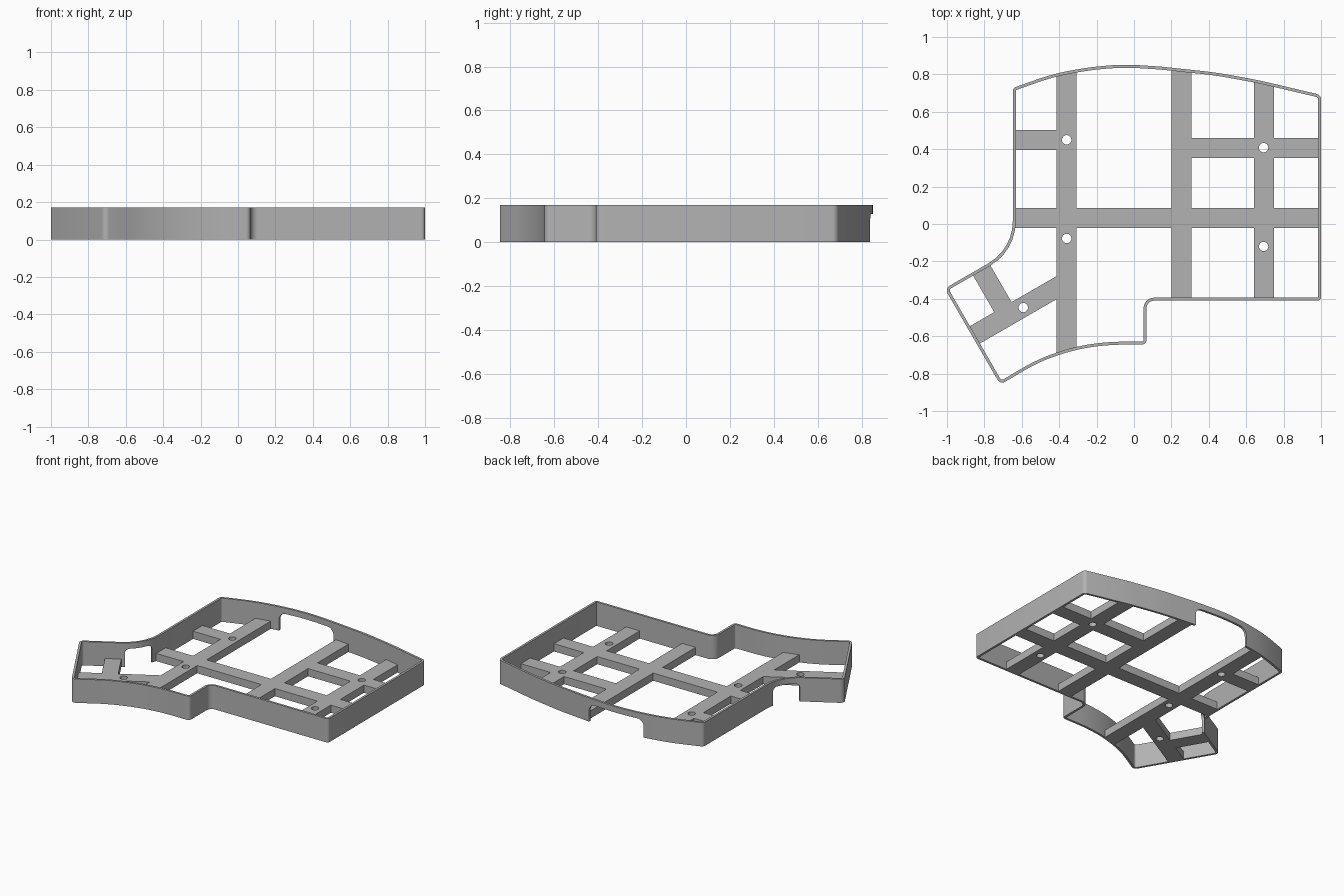
import bpy, bmesh, math
from mathutils import Vector, Matrix

if "Cube" in bpy.data.objects:
    bpy.data.objects.remove(bpy.data.objects["Cube"], do_unlink=True)

HEIGHT, WALL, FLOOR, BAR = 0.17, 0.016, 0.055, 0.107

grey = bpy.data.materials.new("plain grey")
grey.use_nodes = True
colour = (0.45, 0.45, 0.45, 1)
grey.diffuse_color = colour
grey.node_tree.nodes["Principled BSDF"].inputs["Base Color"].default_value = colour


def fillet(corners, steps=6):
    """Round each (x, y, radius) corner of a closed polygon."""
    out = []
    for i, (x, y, r) in enumerate(corners):
        p = Vector((x, y))
        a = Vector(corners[i - 1][:2]) - p
        b = Vector(corners[(i + 1) % len(corners)][:2]) - p
        if r == 0:
            out.append(p)
            continue
        half = a.angle(b) / 2
        t = min(r / math.tan(half), 0.48 * min(a.length, b.length))
        r = t * math.tan(half)
        a.normalize()
        b.normalize()
        centre = p + (a + b).normalized() * (r / math.sin(half))
        start, end = p + a * t - centre, p + b * t - centre
        turn = start.angle_signed(end)
        for k in range(steps + 1):
            out.append(centre + Matrix.Rotation(-turn * k / steps, 2) @ start)
    return out


def inset(points, d):
    """Move a counter-clockwise outline inward by d."""
    out = []
    for i, p in enumerate(points):
        e = (p - points[i - 1]).normalized()
        f = (points[(i + 1) % len(points)] - p).normalized()
        n, m = Vector((-e.y, e.x)), Vector((-f.y, f.x))
        out.append(p + (n + m) * d / (1 + n.dot(m)))
    return out


def prism(name, points, low, high, matrix=Matrix()):
    """Extrude a closed 2D outline along z, then place it."""
    bm = bmesh.new()
    face = bm.faces.new([bm.verts.new((p[0], p[1], low)) for p in points])
    new = bmesh.ops.extrude_face_region(bm, geom=[face])["geom"]
    bmesh.ops.translate(bm, vec=(0, 0, high - low),
                        verts=[v for v in new if isinstance(v, bmesh.types.BMVert)])
    bm.transform(matrix)
    bmesh.ops.recalc_face_normals(bm, faces=bm.faces)
    mesh = bpy.data.meshes.new(name)
    bm.to_mesh(mesh)
    bm.free()
    mesh.materials.append(grey)
    obj = bpy.data.objects.new(name, mesh)
    bpy.context.collection.objects.link(obj)
    return obj


def combine(target, other, operation):
    """Apply a boolean and discard the helper."""
    mod = target.modifiers.new("combine", "BOOLEAN")
    mod.object, mod.operation, mod.solver = other, operation, "EXACT"
    bpy.context.view_layer.objects.active = target
    bpy.ops.object.modifier_apply(modifier=mod.name)
    bpy.data.objects.remove(other, do_unlink=True)


def rect(x0, x1, y0, y1):
    return [(x0, y0), (x1, y0), (x1, y1), (x0, y1)]


def opening(width, radius, centre, angle, depth):
    """Arched cutter open at the bottom, facing along the given angle."""
    w = width / 2
    shape = fillet([(-w, -0.1, 0), (w, -0.1, 0), (w, 0.128, radius), (-w, 0.128, radius)])
    place = (Matrix.Translation((*centre, 0)) @ Matrix.Rotation(angle, 4, "Z")
             @ Matrix.Rotation(math.pi / 2, 4, "X"))
    return prism("cutter", shape, -depth, depth, place)


# Outer outline, counter-clockwise from the back right corner
outline = fillet([
    (1, 0.69, 0.03), (0.67, 0.768, 2), (0.44, 0.81, 2), (0.14, 0.842, 2),
    (-0.05, 0.854, 2), (-0.23, 0.84, 2), (-0.43, 0.804, 2), (-0.648, 0.727, 0.025),
    (-0.648, -0.135, 0.26), (-1.012, -0.345, 0.03), (-0.715, -0.859, 0.03),
    (-0.5, -0.732, 2), (-0.3, -0.668, 2), (-0.13, -0.645, 2),
    (0.067, -0.645, 0.025), (0.067, -0.41, 0.04), (1, -0.41, 0.02)])

# Perimeter wall with two cable openings
wall = prism("perimeter_wall", outline, 0, HEIGHT)
combine(wall, prism("cutter", inset(outline, WALL), -0.1, HEIGHT + 0.1), "DIFFERENCE")
combine(wall, opening(0.43, 0.05, (-0.035, 0.83), 0, 0.12), "DIFFERENCE")
combine(wall, opening(0.186, 0.03, (-0.705, -0.125), math.atan2(0.15, 0.11), 0.09), "DIFFERENCE")

# Floor lattice of crossing bars
lattice = prism("floor_lattice", rect(-0.415, -0.415 + BAR, -0.9, 0.9), 0, FLOOR)
bars = [rect(0.2, 0.2 + BAR, -0.5, 0.9), rect(0.642, 0.642 + BAR, -0.5, 0.9),
        rect(-0.8, 1.1, -0.021, -0.021 + BAR), rect(0.25, 1.1, 0.353, 0.353 + BAR),
        rect(-0.8, -0.36, 0.395, 0.395 + BAR)]
for bar in bars:
    combine(lattice, prism("bar", bar, 0, FLOOR), "UNION")

# Angled bars in the thumb corner
tilt = Matrix.Translation((-0.595, -0.445, 0)) @ Matrix.Rotation(math.radians(30), 4, "Z")
for bar in [rect(-0.45, 0.25, -BAR / 2, BAR / 2), rect(-0.145, -0.145 + BAR, 0, 0.45)]:
    combine(lattice, prism("bar", bar, 0, FLOOR, tilt), "UNION")

# Trim the bars just inside the wall
combine(lattice, prism("trim", inset(outline, WALL * 0.6), -0.1, 0.1), "INTERSECT")

# Screw holes
for x, y in [(-0.36, 0.45), (-0.36, -0.077), (0.693, 0.408), (0.693, -0.12), (-0.592, -0.447)]:
    ring = [(x + 0.025 * math.cos(k * math.tau / 32), y + 0.025 * math.sin(k * math.tau / 32))
            for k in range(32)]
    combine(lattice, prism("cutter", ring, -0.1, 0.1), "DIFFERENCE")

for obj in (wall, lattice):
    bpy.ops.object.select_all(action="DESELECT")
    obj.select_set(True)
    bpy.context.view_layer.objects.active = obj
    bpy.ops.object.shade_smooth_by_angle(angle=math.radians(30))
